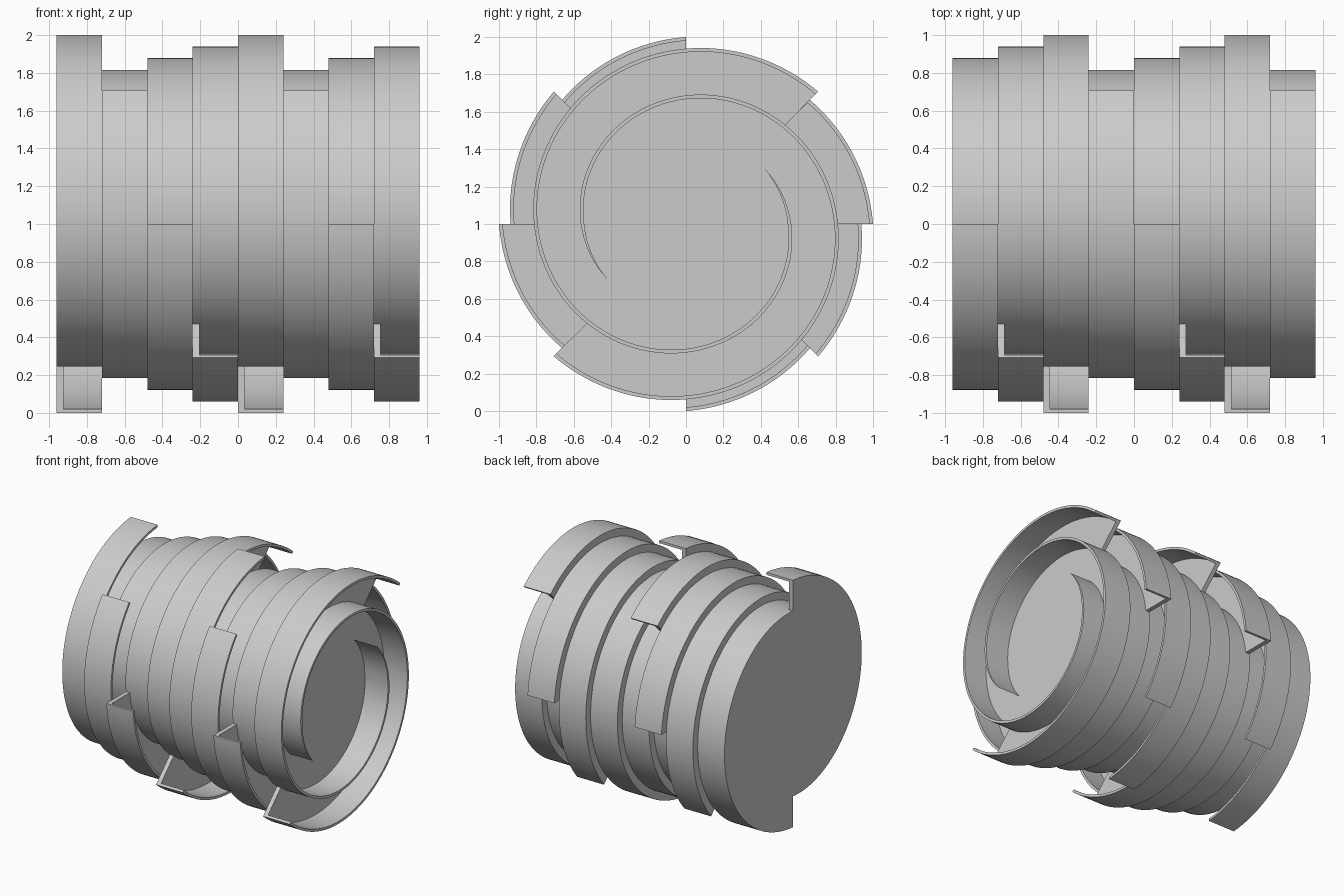
import bpy, bmesh
from math import radians, cos, sin

if "Cube" in bpy.data.objects:
    bpy.data.objects.remove(bpy.data.objects["Cube"])

LAYERS, WIDTH, FLOOR, WALL = 8, 0.24, 0.035, 0.02
STEP = 2                      # degrees per segment
HALF, END = 180 // STEP, 352 // STEP
TAPER = 40 // STEP            # wall thins to a blade over its inner end


def spiral_cup(name, x0, turn):
    """Flat floor with two spiral walls, open towards +x."""
    bm = bmesh.new()
    xf, x1 = x0 + FLOOR, x0 + WIDTH

    def ring(x, start, inset, count):
        pts = []
        for k in range(count):
            r = 1 - 0.25 * k * STEP / 180
            if inset:
                r -= WALL * min(1, (END - k) / TAPER)
            a = radians(start + k * STEP)
            pts.append(bm.verts.new((x, r * cos(a), 1 + r * sin(a))))
        return pts

    arms = []
    for start in (turn, turn + 180):
        arm = {
            "base": ring(x0, start, False, HALF + 1),
            "out_f": {k: v for k, v in enumerate(ring(xf, start, False, END + 1)) if k >= HALF},
            "out_t": ring(x1, start, False, END + 1),
            "in_f": ring(xf, start, True, END),
            "in_t": ring(x1, start, True, END),
        }
        # both wall sides meet in a point at the inner end
        arm["in_f"].append(arm["out_f"][END])
        arm["in_t"].append(arm["out_t"][END])
        arms.append(arm)

    pocket = []
    for a, other in (arms, arms[::-1]):
        for k in range(END):
            # outer side: full height outside, above the floor inside
            if k < HALF:
                side = [a["base"][k], a["base"][k + 1], a["out_t"][k + 1], a["out_t"][k]]
                if k == HALF - 1:
                    side.insert(2, a["out_f"][HALF])
            else:
                side = [a["out_f"][k], a["out_f"][k + 1], a["out_t"][k + 1], a["out_t"][k]]
            bm.faces.new(side)
            # inner side and rim
            bm.faces.new([a["in_f"][k], a["in_t"][k], a["in_t"][k + 1], a["in_f"][k + 1]])
            rim = [a["out_t"][k], a["out_t"][k + 1], a["in_t"][k + 1], a["in_t"][k]]
            bm.faces.new(list(dict.fromkeys(rim)))
        # L-shaped end at the outer tip
        bm.faces.new([a["base"][0], a["out_t"][0], a["in_t"][0], a["in_f"][0],
                      other["out_f"][HALF], other["base"][HALF]])
        pocket += a["in_f"] + [a["out_f"][k] for k in range(END - 1, HALF - 1, -1)]
    # pocket floor and flat back
    bm.faces.new(pocket)
    bm.faces.new(arms[0]["base"] + arms[1]["base"])
    # drop unused helper points
    bmesh.ops.delete(bm, geom=[v for v in bm.verts if not v.link_faces], context='VERTS')
    bmesh.ops.recalc_face_normals(bm, faces=bm.faces)
    bmesh.ops.triangulate(bm, faces=[f for f in bm.faces if len(f.verts) > 4])
    mesh = bpy.data.meshes.new(name)
    bm.to_mesh(mesh)
    bm.free()
    obj = bpy.data.objects.new(name, mesh)
    bpy.context.collection.objects.link(obj)
    bpy.ops.object.select_all(action='DESELECT')
    obj.select_set(True)
    bpy.context.view_layer.objects.active = obj
    bpy.ops.object.shade_smooth_by_angle(angle=radians(30))


# Stack of cups, each turned an eighth further
for i in range(LAYERS):
    spiral_cup(f"spiral_layer_{i + 1}", -0.96 + i * WIDTH, 90 + 45 * i)
